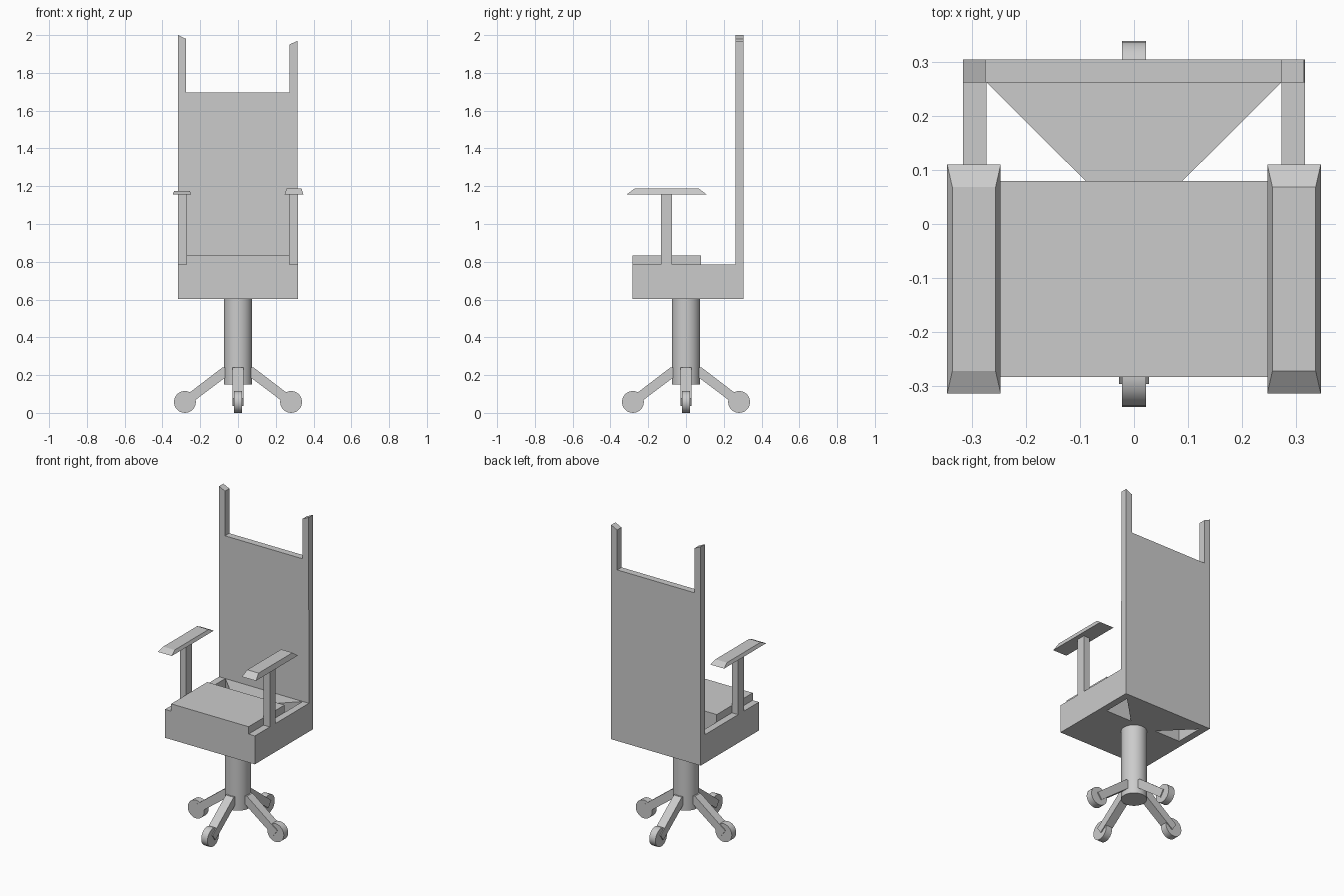
import bpy, bmesh, math
from mathutils import Matrix, Vector

if "Cube" in bpy.data.objects:
    bpy.data.objects.remove(bpy.data.objects["Cube"])


def finish(name, bm):
    bmesh.ops.recalc_face_normals(bm, faces=bm.faces[:])
    mesh = bpy.data.meshes.new(name)
    bm.to_mesh(mesh)
    bm.free()
    ob = bpy.data.objects.new(name, mesh)
    bpy.context.scene.collection.objects.link(ob)
    return ob


def prism(name, profile, axis, lo, hi, turn=0.0):
    """Extrude a 2D profile along an axis from lo to hi, then turn about z."""
    place = {'y': lambda a, b, c: (a, c, b), 'z': lambda a, b, c: (a, b, c)}[axis]
    bm = bmesh.new()
    face = bm.faces.new([bm.verts.new(place(a, b, lo)) for a, b in profile])
    new = bmesh.ops.extrude_face_region(bm, geom=[face])['geom']
    shift = Vector(place(0, 0, hi - lo))
    bmesh.ops.translate(bm, vec=shift, verts=[v for v in new if isinstance(v, bmesh.types.BMVert)])
    bmesh.ops.rotate(bm, cent=(0, 0, 0), matrix=Matrix.Rotation(turn, 3, 'Z'), verts=bm.verts[:])
    return finish(name, bm)


def box(name, x0, x1, y0, y1, z0, z1):
    return prism(name, [(x0, y0), (x1, y0), (x1, y1), (x0, y1)], 'z', z0, z1)


def cylinder(name, radius, depth, sides, matrix):
    bm = bmesh.new()
    bmesh.ops.create_cone(bm, cap_ends=True, segments=sides, radius1=radius,
                          radius2=radius, depth=depth, matrix=matrix)
    ob = finish(name, bm)
    bpy.context.view_layer.objects.active = ob
    ob.select_set(True)
    bpy.ops.object.shade_smooth_by_angle(angle=math.radians(35))
    ob.select_set(False)
    return ob


# Tall back panel with two slanted-top posts
prism("back_panel", [(-0.317, 0.604), (0.317, 0.604), (0.315, 1.97), (0.272, 1.95),
                     (0.272, 1.695), (-0.275, 1.695), (-0.275, 1.98), (-0.317, 2.0)],
      'y', 0.262, 0.305)

# Seat cushion block and the tapered web joining it to the back
box("seat", -0.273, 0.273, -0.283, 0.08, 0.604, 0.832)
prism("seat_web", [(-0.09, 0.08), (0.09, 0.08), (0.273, 0.262), (-0.273, 0.262)],
      'z', 0.604, 0.785)

# Side rails, arm posts and bevelled arm pads
for side, s, pad_top in (("left", -1, 1.176), ("right", 1, 1.187)):
    box(f"{side}_rail", s * 0.273, s * 0.317, -0.283, 0.262, 0.604, 0.785)
    box(f"{side}_arm_post", s * 0.273, s * 0.317, -0.132, -0.073, 0.785, 1.158)
    pad = box(f"{side}_arm_pad", s * 0.247, s * 0.346, -0.314, 0.11, 1.156, pad_top)
    for v in pad.data.vertices:
        if v.co.z > 1.17:
            v.co.x = s * 0.2965 + (v.co.x - s * 0.2965) * 0.81
            v.co.y = -0.102 + (v.co.y + 0.102) * 0.805

# Central column
cylinder("column", 0.075, 0.454, 32, Matrix.Translation((0, 0, 0.377)))

# Four sloping legs with caster wheels
leg = [(0.05, 0.24), (0.083, 0.24), (0.296, 0.077), (0.267, 0.037), (0.05, 0.20)]
for i in range(4):
    turn = i * math.pi / 2
    prism(f"leg_{i + 1}", leg, 'y', -0.028, 0.028, turn)
    m = (Matrix.Rotation(turn, 4, 'Z') @ Matrix.Translation((0.281, 0, 0.058))
         @ Matrix.Rotation(math.pi / 2, 4, 'X'))
    cylinder(f"wheel_{i + 1}", 0.058, 0.044, 24, m)
